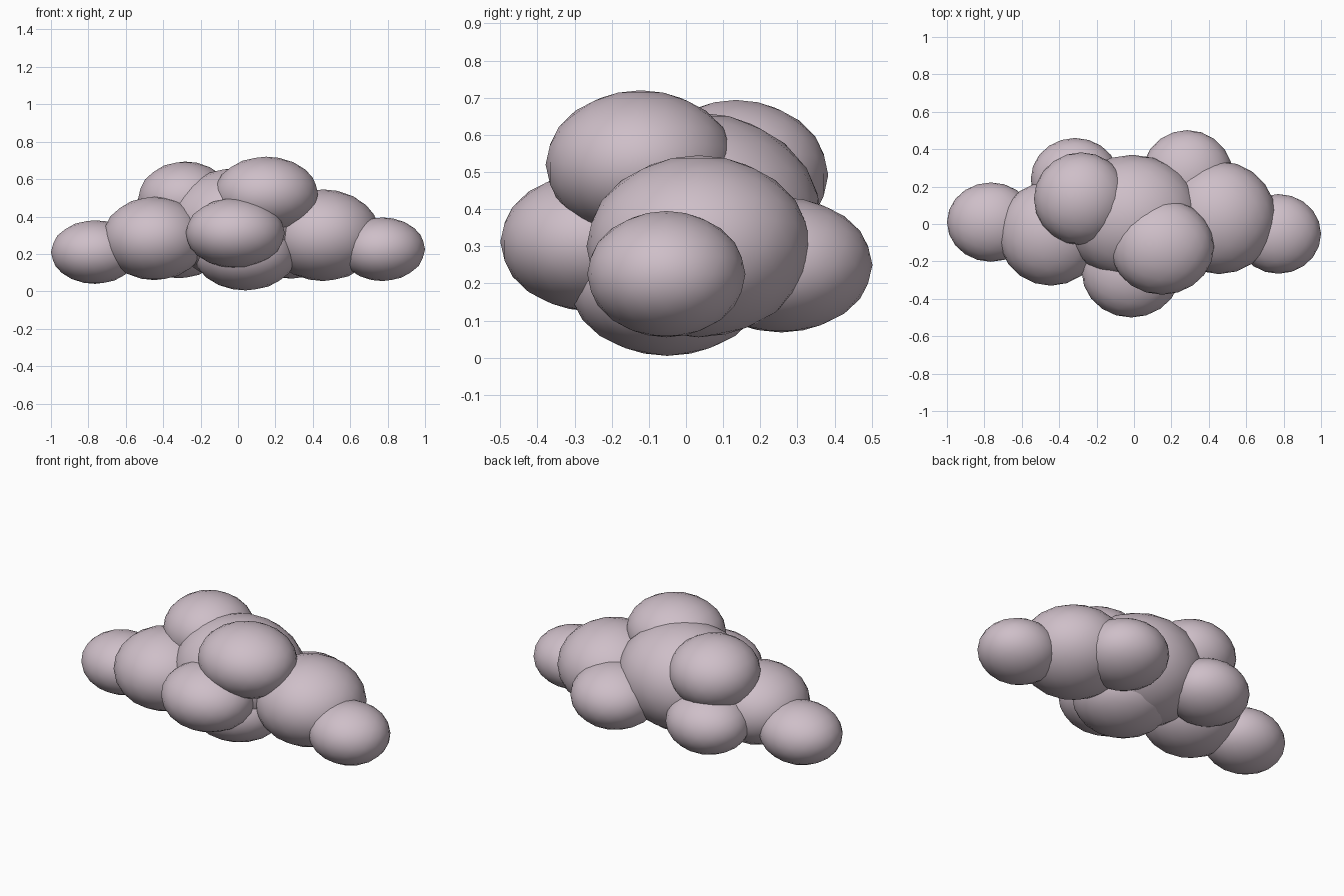
import bpy

# Single soft mauve-grey colour
mauve = bpy.data.materials.new("pale_mauve")
mauve.diffuse_color = (0.62, 0.52, 0.58, 1.0)


def puff(name, centre, radii):
    """One smooth, flattened ball of the cloud."""
    bpy.ops.mesh.primitive_ico_sphere_add(subdivisions=3, radius=1, location=centre)
    ob = bpy.context.object
    ob.name = name
    ob.scale = radii
    bpy.ops.object.transform_apply(location=False, rotation=False, scale=True)
    bpy.ops.object.shade_smooth()
    ob.data.materials.append(mauve)


# Core of the cloud
puff("centre_puff", (-0.01, 0.035, 0.36), (0.37, 0.335, 0.30))
puff("bottom_puff", (0.04, -0.05, 0.20), (0.275, 0.265, 0.195))

# Side puffs, shrinking outwards
puff("left_puff", (-0.445, -0.05, 0.283), (0.28, 0.28, 0.223))
puff("left_end_puff", (-0.765, 0.01, 0.21), (0.235, 0.212, 0.17))
puff("right_puff", (0.455, 0.034, 0.30), (0.305, 0.302, 0.245))
puff("right_end_puff", (0.772, -0.053, 0.225), (0.228, 0.213, 0.17))

# Top puffs
puff("top_left_puff", (-0.283, 0.135, 0.492), (0.252, 0.248, 0.202))
puff("top_right_puff", (0.15, -0.122, 0.52), (0.278, 0.256, 0.20))

# Low front and back puffs
puff("front_puff", (-0.015, -0.255, 0.312), (0.265, 0.245, 0.187))
puff("back_right_puff", (0.285, 0.257, 0.25), (0.245, 0.245, 0.182))
puff("back_left_puff", (-0.315, 0.24, 0.243), (0.237, 0.22, 0.173))
